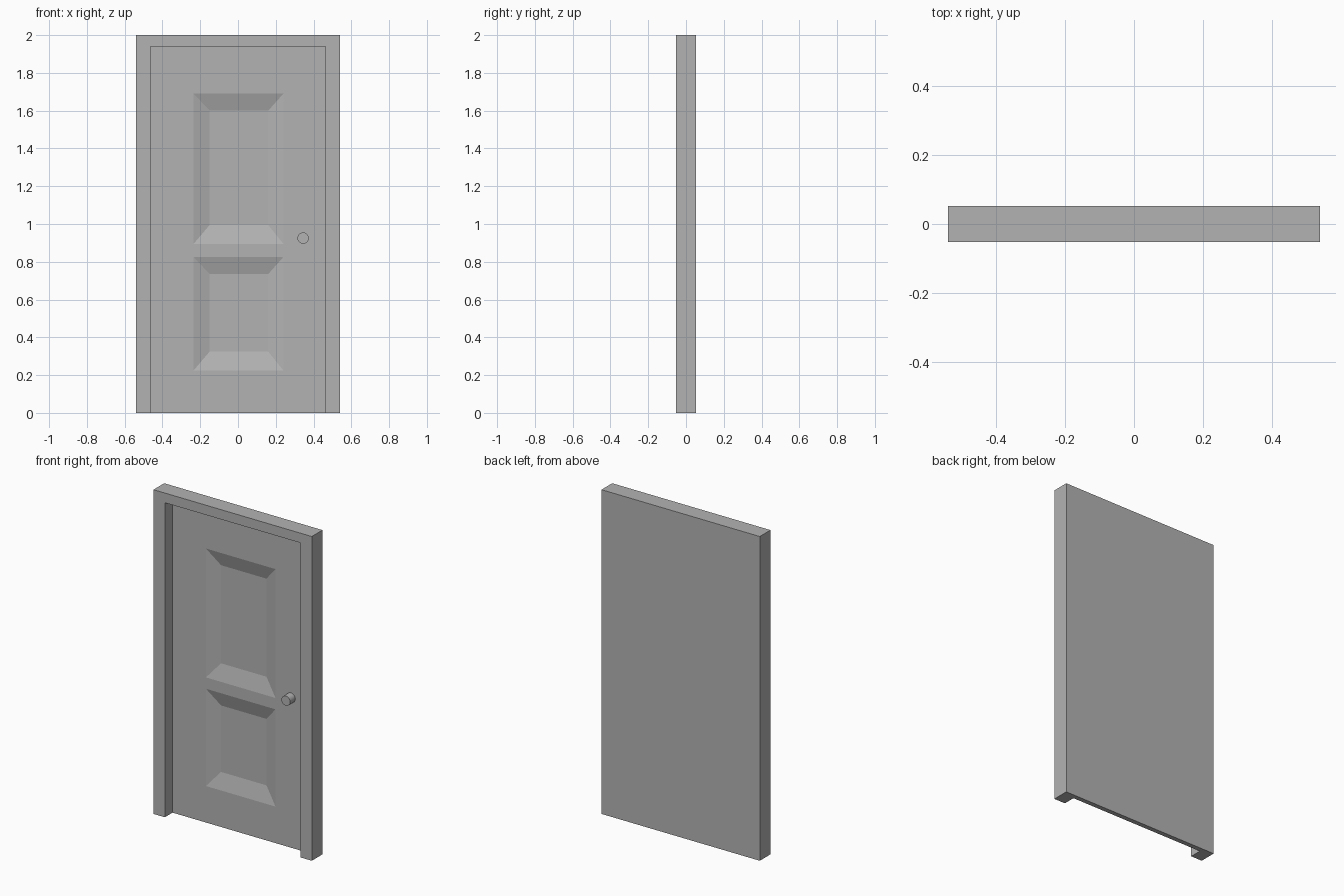
import bpy, bmesh, math

if "Cube" in bpy.data.objects:
    bpy.data.objects.remove(bpy.data.objects["Cube"], do_unlink=True)

grey = bpy.data.materials.new("plain_grey")
grey.use_nodes = True
GREY = (0.45, 0.45, 0.45, 1)
grey.diffuse_color = GREY
grey.node_tree.nodes["Principled BSDF"].inputs["Base Color"].default_value = GREY

HALF_W, HEIGHT = 0.54, 2.0
OPEN_W, OPEN_H = 0.463, 1.94
FRONT, BACK = -0.052, 0.052
FACE, PANEL = 0.023, 0.049      # depth of the door face and of the sunk panels


def finish(name, bm):
    bmesh.ops.recalc_face_normals(bm, faces=bm.faces)
    mesh = bpy.data.meshes.new(name)
    bm.to_mesh(mesh)
    bm.free()
    mesh.materials.append(grey)
    obj = bpy.data.objects.new(name, mesh)
    bpy.context.collection.objects.link(obj)
    return obj


# Frame: two jambs and a header as one U-shaped profile
bm = bmesh.new()
outline = [(-HALF_W, 0), (-HALF_W, HEIGHT), (HALF_W, HEIGHT), (HALF_W, 0),
           (OPEN_W, 0), (OPEN_W, OPEN_H), (-OPEN_W, OPEN_H), (-OPEN_W, 0)]
face = bm.faces.new([bm.verts.new((x, FRONT, z)) for x, z in outline])
ext = bmesh.ops.extrude_face_region(bm, geom=[face], use_keep_orig=True)
for v in ext["geom"]:
    if isinstance(v, bmesh.types.BMVert):
        v.co.y = BACK
finish("door_frame", bm)

# Door leaf: a front grid whose two middle cells sink into sloped panels
xs = [-OPEN_W, -0.235, 0.24, OPEN_W]
zs = [0, 0.225, 0.825, 0.895, 1.69, OPEN_H]
bm = bmesh.new()
grid = [[bm.verts.new((x, FACE, z)) for x in xs] for z in zs]
for j in range(len(zs) - 1):
    for i in range(len(xs) - 1):
        outer = [grid[j][i], grid[j][i + 1], grid[j + 1][i + 1], grid[j + 1][i]]
        if i == 1 and j in (1, 3):
            x0, x1 = xs[i] + 0.085, xs[i + 1] - 0.08
            z0, z1 = zs[j] + 0.1, zs[j + 1] - 0.09
            inner = [bm.verts.new((x, PANEL, z))
                     for x, z in ((x0, z0), (x1, z0), (x1, z1), (x0, z1))]
            bm.faces.new(inner)
            for k in range(4):
                n = (k + 1) % 4
                bm.faces.new((outer[k], outer[n], inner[n], inner[k]))
        else:
            bm.faces.new(outer)
# Edges and back of the leaf
rim = [e for e in bm.edges if e.is_boundary]
ext = bmesh.ops.extrude_edge_only(bm, edges=rim)["geom"]
for v in ext:
    if isinstance(v, bmesh.types.BMVert):
        v.co.y = BACK
back_edges = [e for e in bm.edges if e.is_boundary]
bmesh.ops.contextual_create(bm, geom=back_edges)
finish("door_leaf", bm)

# Round knob
bpy.ops.mesh.primitive_cylinder_add(
    vertices=24, radius=0.03, depth=FACE + 0.027,
    location=(0.345, (FACE - 0.027) / 2, 0.925), rotation=(math.pi / 2, 0, 0))
knob = bpy.context.object
knob.name = "door_knob"
knob.data.materials.append(grey)
bpy.ops.object.shade_smooth_by_angle(angle=math.radians(30))
